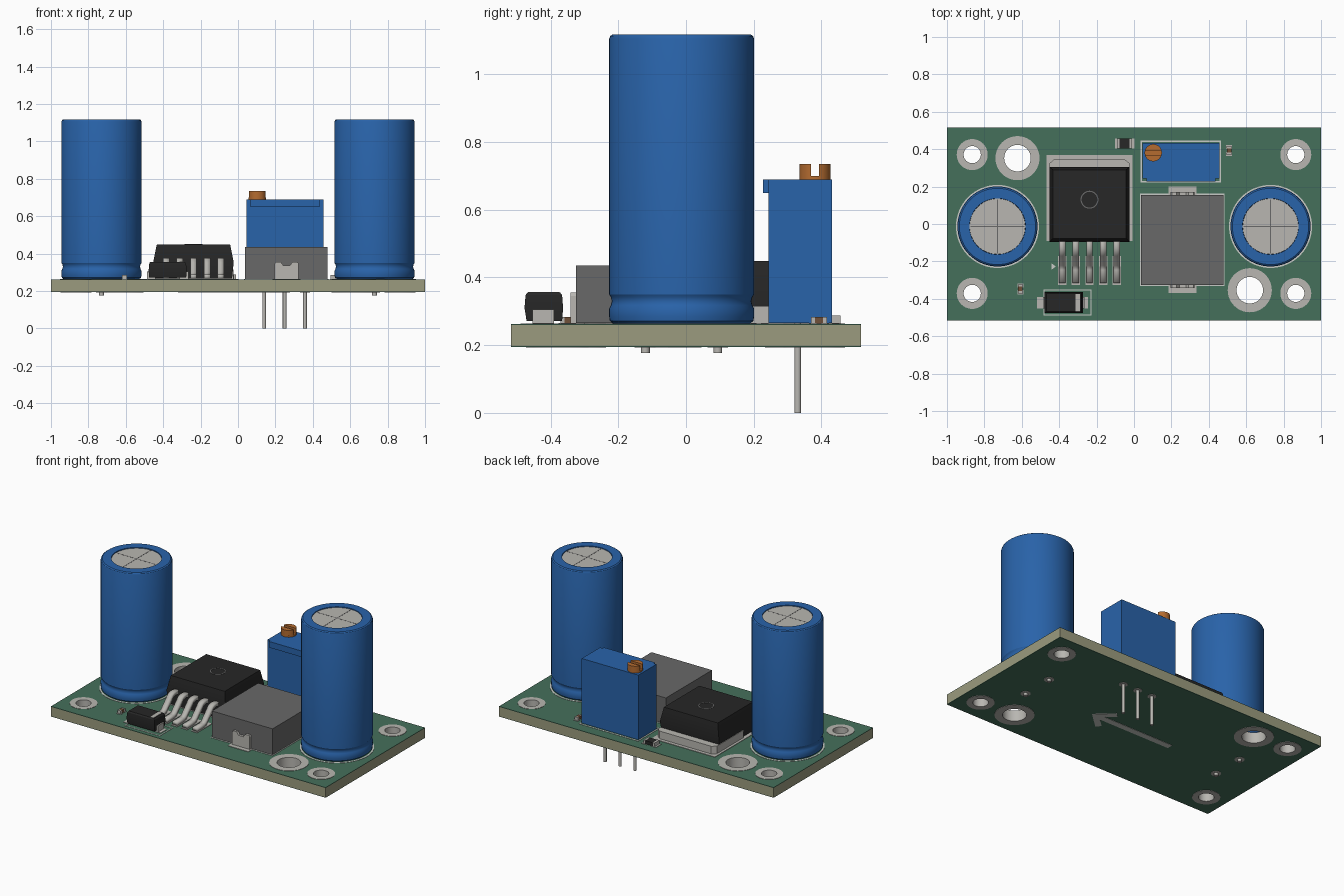
import bpy, bmesh, math

if "Cube" in bpy.data.objects:
    bpy.data.objects.remove(bpy.data.objects["Cube"])

def mat(name, r, g, b):
    m = bpy.data.materials.new(name)
    m.diffuse_color = (r, g, b, 1)
    m.use_nodes = True
    m.node_tree.nodes["Principled BSDF"].inputs["Base Color"].default_value = m.diffuse_color
    return m

GREEN = mat("green_mask", .06, .16, .105)
CORE = mat("board_core", .33, .33, .21)
METAL = mat("metal", .48, .47, .44)
SILK = mat("silkscreen", .58, .60, .57)
BLUE = mat("blue", .022, .125, .40)
BLACK = mat("black", .02, .02, .02)
GREY = mat("dark_grey", .14, .14, .14)
COPPER = mat("copper", .46, .15, .03)
BROWN = mat("brown", .16, .08, .04)
ZB, ZT = .195, .262          # board underside and top

def add(name, bm, m):
    bmesh.ops.recalc_face_normals(bm, faces=bm.faces)
    me = bpy.data.meshes.new(name)
    bm.to_mesh(me)
    bm.free()
    me.materials.append(m)
    ob = bpy.data.objects.new(name, me)
    bpy.context.collection.objects.link(ob)
    return ob

def skin(name, rings, m, caps=True, loop=False):
    """Join equal-length rings of points into a surface."""
    bm = bmesh.new()
    vs = [[bm.verts.new(p) for p in r] for r in rings]
    n = len(vs[0])
    pairs = list(zip(vs, vs[1:])) + ([(vs[-1], vs[0])] if loop else [])
    for a, b in pairs:
        for i in range(n):
            j = (i + 1) % n
            bm.faces.new((a[i], a[j], b[j], b[i]))
    if caps and not loop:
        bm.faces.new(vs[0])
        bm.faces.new(vs[-1])
    return add(name, bm, m)

def rect(x0, x1, y0, y1):
    return [(x0, y0), (x1, y0), (x1, y1), (x0, y1)]

def circle(x, y, r, n=40):
    return [(x + r * math.cos(2 * math.pi * i / n), y + r * math.sin(2 * math.pi * i / n)) for i in range(n)]

def tapered(name, levels, m):
    return skin(name, [[(x, y, z) for x, y in rect(*r)] for z, *r in levels], m)

def box(name, x0, x1, y0, y1, z0, z1, m):
    return tapered(name, [(z0, x0, x1, y0, y1), (z1, x0, x1, y0, y1)], m)

def lathe(name, x, y, profile, m, n=48, loop=False):
    return skin(name, [[(px, py, z) for px, py in circle(x, y, r, n)] for r, z in profile], m, loop=loop)

def slab(name, outer, holes, z0, z1, m):
    """Flat plate from an outline with cut-outs."""
    cu = bpy.data.curves.new(name, 'CURVE')
    cu.dimensions, cu.fill_mode = '2D', 'BOTH'
    cu.extrude = (z1 - z0) / 2
    for pts in [outer] + holes:
        s = cu.splines.new('POLY')
        s.points.add(len(pts) - 1)
        for p, (x, y) in zip(s.points, pts):
            p.co = (x, y, 0, 1)
        s.use_cyclic_u = True
    cu.materials.append(m)
    ob = bpy.data.objects.new(name, cu)
    ob.location.z = (z0 + z1) / 2
    bpy.context.collection.objects.link(ob)
    bpy.ops.object.select_all(action='DESELECT')
    ob.select_set(True)
    bpy.context.view_layer.objects.active = ob
    bpy.ops.object.convert(target='MESH')
    return bpy.context.object

def frame(name, x0, x1, y0, y1, w=.008):
    slab(name, rect(x0, x1, y0, y1), [rect(x0 + w, x1 - w, y0 + w, y1 - w)], ZT - .001, ZT + .002, SILK)

def plated(name, x, y, h, r):
    """Plated through-hole with a pad on both sides."""
    b, t, e = ZB - .002, ZT + .002, .004
    lathe(name, x, y, [(h, b), (r, b), (r, b + e), (h + .006, b + e), (h + .006, t - e),
                       (r, t - e), (r, t), (h, t)], METAL, 40, True)

# Board: core between two green mask layers, with mounting and terminal holes
holes = [(sx * .865, sy * .371, .046, .083) for sx in (-1, 1) for sy in (-1, 1)]
holes += [(-.623, .352, .071, .118), (.619, -.354, .071, .118)]
cuts = [circle(x, y, h + .004) for x, y, h, r in holes]
edge = rect(-1, 1, -.517, .517)
slab("board_core", edge, cuts, ZB + .003, ZT - .003, CORE)
slab("board_top_mask", edge, cuts, ZT - .003, ZT, GREEN)
slab("board_bottom_mask", edge, cuts, ZB, ZB + .003, GREEN)
for x, y, h, r in holes:
    plated("plated_hole", x, y, h, r)

# Direction arrow under the board
slab("underside_arrow", [(-.32, -.073), (.2, -.073), (.143, -.125), (.17, -.152), (.277, -.053),
                         (.17, .046), (.143, .019), (.2, -.033), (-.32, -.033)], [], ZB - .002, ZB + .001, SILK)

# Electrolytic capacitors
for cx in (-.73, .73):
    cy = -.013
    lathe("capacitor_sleeve", cx, cy, [(.14, .264), (.203, .264), (.212, .272), (.214, .285), (.214, .308),
          (.209, .318), (.206, .330), (.209, .342), (.214, .350), (.214, 1.105), (.211, 1.113), (.204, 1.118),
          (.15, 1.118), (.149, 1.09), (.14, 1.09)], BLUE, 64)
    lathe("capacitor_top", cx, cy, [(.149, 1.08), (.149, 1.113)], METAL, 64)
    box("vent_line_x", cx - .145, cx + .145, cy - .003, cy + .003, 1.11, 1.1135, GREY)
    box("vent_line_y", cx - .003, cx + .003, cy - .145, cy + .145, 1.11, 1.1137, GREY)
    slab("capacitor_outline", circle(cx, cy, .222, 64), [circle(cx, cy, .212, 64)], ZT - .001, ZT + .002, SILK)
    for dy in (-.107, .107):
        lathe("capacitor_pin", cx, cy + dy, [(.013, .177), (.013, .27)], METAL, 16)
        plated("capacitor_pin_pad", cx, cy + dy, .012, .03)

# Regulator chip: tab, tapered body, pads and bent leads
ux = -.238
slab("regulator_pad", rect(-.468, -.008, -.09, .368), [], ZT - .001, ZT + .003, METAL)
slab("regulator_tab", [(-.452, .05), (-.024, .05), (-.024, .325), (-.05, .346), (-.426, .346), (-.452, .325)],
     [], ZT, .315, METAL)
tapered("regulator_body", [(.266, -.444, -.032, -.086, .29), (.355, -.453, -.023, -.097, .305),
                           (.449, -.434, -.042, -.078, .29)], BLACK)
slab("regulator_mark", circle(ux, .13, .048), [circle(ux, .13, .042)], .446, .4505, GREY)
for i in range(5):
    x = ux + (i - 2) * .073
    path = [(-.07, .366), (-.13, .366), (-.15, .36), (-.163, .345), (-.215, .292), (-.23, .28), (-.245, .277), (-.315, .277)]
    bm = bmesh.new()
    rows = [[bm.verts.new((x + s * .017, y, z)) for s in (-1, 1)] for y, z in path]
    for a, b in zip(rows, rows[1:]):
        bm.faces.new((a[0], a[1], b[1], b[0]))
    lead = add("regulator_lead", bm, METAL)
    mod = lead.modifiers.new("thickness", 'SOLIDIFY')
    mod.thickness, mod.offset = .022, 0
    box("lead_pad", x - .022, x + .022, -.325, -.17, ZT - .001, ZT + .003, METAL)
slab("first_pin_mark", [(-.442, -.245), (-.418, -.227), (-.442, -.209)], [], ZT - .001, ZT + .002, SILK)

# Power inductor with notched end terminals
box("inductor_body", .038, .479, -.325, .155, ZT + .003, .436, GREY)
notch = [(.196, .264), (.324, .264), (.324, .346), (.318, .356), (.292, .356), (.277, .336),
         (.243, .336), (.228, .356), (.202, .356), (.196, .346)]
for y0, y1, p0, p1 in ((-.341, -.32, -.37, -.30), (.15, .171, .13, .2)):
    skin("inductor_terminal", [[(x, y, z) for x, z in notch] for y in (y0, y1)], METAL)
    box("inductor_pad", .185, .334, p0, p1, ZT - .001, ZT + .003, METAL)
frame("inductor_outline", .033, .484, -.332, .163)

# Trimmer: case with overhanging lip, slotted screw and three pins
box("trimmer_case", .045, .457, .243, .432, ZT + .003, .69, BLUE)
box("trimmer_lip", .066, .436, .228, .25, .65, .69, BLUE)
lathe("screw_base", .103, .381, [(.046, .68), (.046, .70)], COPPER, 40)
a0 = math.asin(.012 / .046)
arc = [a0 + (math.pi - 2 * a0) * i / 16 for i in range(17)]
for s in (-1, 1):
    slab("screw_half", [(.103 + .046 * math.cos(a), .381 + s * .046 * math.sin(a)) for a in arc],
         [], .70, .735, COPPER)
for x in (.14, .249, .358):
    lathe("trimmer_pin", x, .33, [(.01, 0), (.01, .28)], METAL, 16)
    plated("trimmer_pin_pad", x, .33, .009, .026)
frame("trimmer_outline", .036, .466, .222, .446)

# Diode with stripe and terminals
tapered("diode_body", [(.272, -.475, -.277, -.471, -.366), (.31, -.478, -.274, -.477, -.363),
                       (.348, -.474, -.278, -.474, -.366), (.356, -.468, -.284, -.468, -.372)], BLACK)
box("diode_stripe", -.313, -.288, -.467, -.373, .34, .3575, METAL)
for x0, x1 in ((-.487, -.44), (-.312, -.265)):
    box("diode_terminal", x0, x1, -.453, -.39, ZT, .305, METAL)
for x0, x1 in ((-.518, -.42), (-.332, -.245)):
    box("diode_pad", x0, x1, -.453, -.39, ZT - .001, ZT + .003, METAL)
frame("diode_outline", -.485, -.227, -.489, -.35, .006)

# Chip resistor and the two tiny chip capacitors
box("resistor_body", -.078, -.022, .405, .456, ZT + .003, .287, BLACK)
for x0, x1 in ((-.09, -.077), (-.023, -.01)):
    box("resistor_end", x0, x1, .405, .456, ZT, .288, METAL)
    box("resistor_pad", x0 - .012, x1 + .012, .403, .458, ZT - .001, ZT + .003, METAL)
for x, y in ((.508, .393), (-.607, -.347)):
    box("chip_capacitor_body", x - .012, x + .012, y - .014, y + .014, ZT + .002, .283, BROWN)
    for s in (-1, 1):
        c = y + s * .018
        box("chip_capacitor_end", x - .0125, x + .0125, c - .006, c + .006, ZT, .284, METAL)
        box("chip_capacitor_pad", x - .016, x + .016, c - .011, c + .011, ZT - .001, ZT + .003, METAL)

# Smooth round parts, keep hard edges sharp
bpy.ops.object.select_all(action='SELECT')
bpy.context.view_layer.objects.active = bpy.context.scene.objects[0]
bpy.ops.object.shade_smooth_by_angle(angle=math.radians(30))
